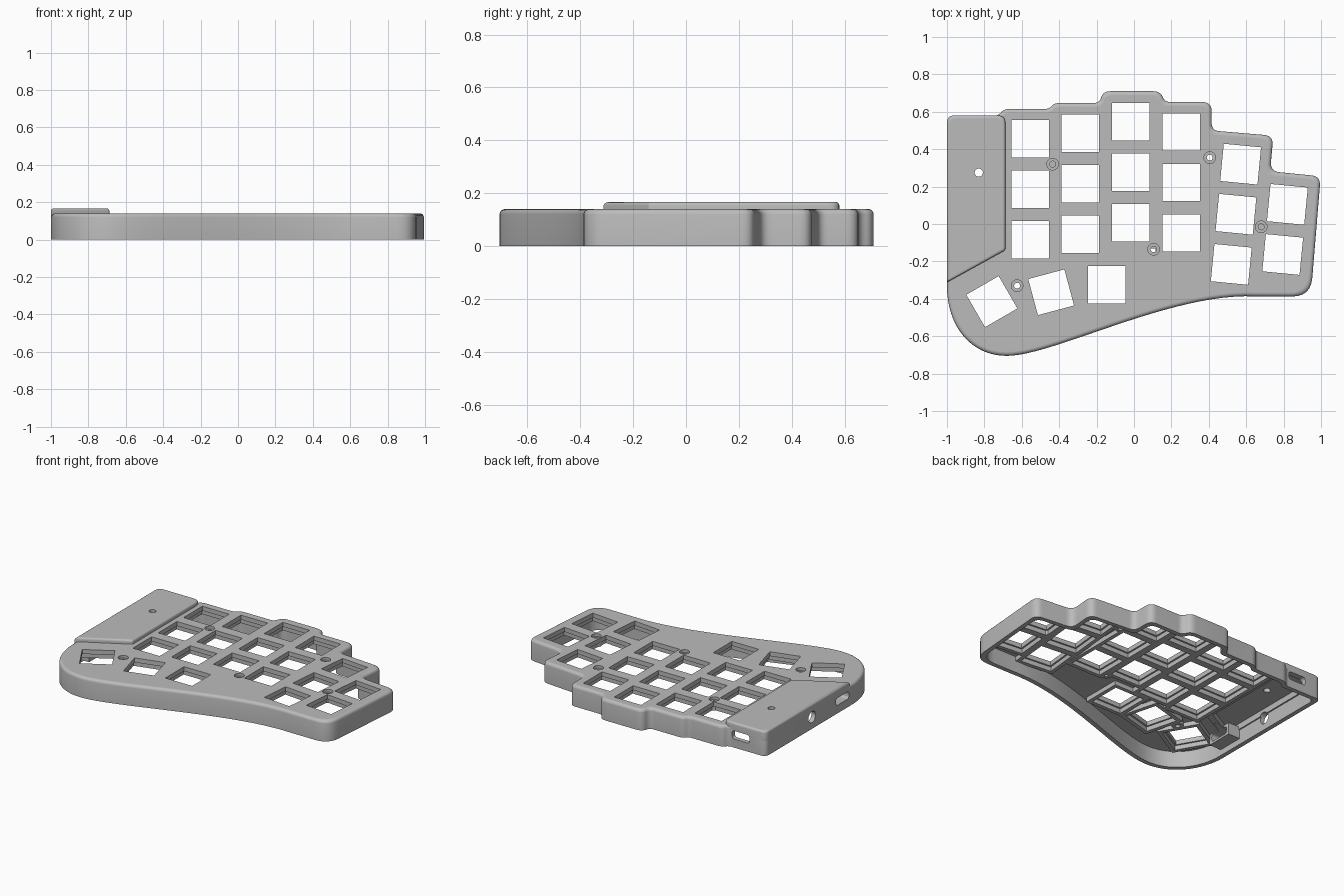
import bpy, bmesh, math
from mathutils import Matrix, Vector

if "Cube" in bpy.data.objects:
    bpy.data.objects.remove(bpy.data.objects["Cube"])

grey = bpy.data.materials.new("case_grey")
grey.use_nodes = True
grey.diffuse_color = (0.5, 0.5, 0.5, 1)
grey.node_tree.nodes["Principled BSDF"].inputs["Base Color"].default_value = (0.5, 0.5, 0.5, 1)


# ---------- helpers ----------
def offset(corners, d):
    """Move a closed polygon of (x, y, r) corners inward by d, with mitres."""
    n = len(corners)
    pts = [Vector(c[:2]) for c in corners]
    area = sum(pts[i - 1].cross(pts[i]) for i in range(n))
    side = 1 if area > 0 else -1
    out = []
    for i in range(n):
        a = (pts[i] - pts[i - 1]).normalized()
        b = (pts[(i + 1) % n] - pts[i]).normalized()
        na, nb = Vector((-a.y, a.x)) * side, Vector((-b.y, b.x)) * side
        p = pts[i] + (na + nb) * (d / max(0.2, 1 + na.dot(nb)))
        out.append((p.x, p.y, corners[i][2]))
    return out


def fillet(corners, steps=6):
    """Round each corner whose r is above zero."""
    out, n = [], len(corners)
    for i, (x, y, r) in enumerate(corners):
        p = Vector((x, y))
        if r == 0:
            out.append(p)
            continue
        u = Vector(corners[i - 1][:2]) - p
        v = Vector(corners[(i + 1) % n][:2]) - p
        a = p + u.normalized() * min(r, u.length * 0.48)
        b = p + v.normalized() * min(r, v.length * 0.48)
        for k in range(steps + 1):
            t = k / steps
            out.append(a * (1 - t) ** 2 + p * 2 * t * (1 - t) + b * t * t)
    return out


def loft(bm, corners, levels, matrix=Matrix(), ring=False):
    """Skin the outline through (z, inset) levels; cap the ends or close into a ring."""
    rows = [[bm.verts.new(matrix @ Vector((p.x, p.y, z))) for p in fillet(offset(corners, d))]
            for z, d in levels]
    n = len(rows[0])
    pairs = list(zip(rows, rows[1:])) + ([(rows[-1], rows[0])] if ring else [])
    for lo, hi in pairs:
        for i in range(n):
            j = (i + 1) % n
            bm.faces.new((lo[i], lo[j], hi[j], hi[i]))
    if not ring:
        bm.faces.new(rows[0])
        bm.faces.new(rows[-1])


def make(name, bm, helper=False):
    bmesh.ops.recalc_face_normals(bm, faces=bm.faces)
    mesh = bpy.data.meshes.new(name)
    bm.to_mesh(mesh)
    bm.free()
    mesh.materials.append(grey)
    ob = bpy.data.objects.new(name, mesh)
    bpy.context.collection.objects.link(ob)
    ob.hide_render = helper
    return ob


def select(ob):
    bpy.ops.object.select_all(action='DESELECT')
    ob.select_set(True)
    bpy.context.view_layer.objects.active = ob


def cut(ob, *cutters):
    select(ob)
    for c in cutters:
        m = ob.modifiers.new("cut", 'BOOLEAN')
        m.operation, m.solver, m.object = 'DIFFERENCE', 'EXACT', c
        bpy.ops.object.modifier_apply(modifier=m.name)


def rounded_top(top, r):
    arc = [(top - r + r * math.sin(a), r - r * math.cos(a))
           for a in (k * math.pi / 8 for k in range(5))]
    return arc + [(top, r + 0.002)]


def rect(w, h, r=0):
    return [(sx * w / 2, sy * h / 2, r) for sx, sy in ((-1, -1), (1, -1), (1, 1), (-1, 1))]


def circle(r, n=24):
    return [(r * math.cos(k * math.tau / n), r * math.sin(k * math.tau / n), 0) for k in range(n)]


def bezier(a, b, c, d, n):
    out = []
    for k in range(n):
        t = k / n
        p = [(1 - t) ** 3 * a[i] + 3 * t * (1 - t) ** 2 * b[i] + 3 * t * t * (1 - t) * c[i]
             + t ** 3 * d[i] for i in (0, 1)]
        out.append((p[0], p[1], 0))
    return out


# ---------- layout ----------
outline = [(-1, 0.58, 0.04), (-0.725, 0.58, 0.02), (-0.695, 0.615, 0.03), (-0.455, 0.615, 0.02),
           (-0.425, 0.647, 0.03), (-0.185, 0.647, 0.03), (-0.165, 0.71, 0.04),
           (0.14, 0.71, 0.04), (0.165, 0.652, 0.03), (0.415, 0.652, 0.05), (0.415, 0.5, 0.04),
           (0.745, 0.472, 0.05), (0.728, 0.282, 0.05), (0.998, 0.255, 0.05), (0.945, -0.388, 0.1)]
outline += bezier((0.65, -0.387), (0.2, -0.365), (-0.43, -0.705), (-0.68, -0.705), 24)
outline += bezier((-0.68, -0.705), (-0.87, -0.705), (-1, -0.55), (-1, -0.33), 16)
pad = [(-1, 0.58, 0.04), (-0.688, 0.58, 0.04), (-0.688, -0.14, 0.01), (-1, -0.312, 0)]

keys = [(x, y0 - 0.27 * k, 0) for x, y0 in
        ((-0.555, 0.455), (-0.288, 0.485), (-0.018, 0.547), (0.252, 0.492)) for k in range(3)]
keys += [(0.57 - 0.025 * k, 0.32 - 0.268 * k, -5.5) for k in range(3)]
keys += [(0.82 - 0.025 * k, 0.105 - 0.268 * k, -5.5) for k in range(2)]
keys += [(-0.76, -0.415, 30), (-0.443, -0.365, 15), (-0.145, -0.325, 0)]
screws = [(-0.435, 0.32), (0.405, 0.355), (0.68, -0.015), (0.105, -0.135), (-0.625, -0.33)]


def key_matrix(x, y, deg):
    return Matrix.Translation((x, y, 0)) @ Matrix.Rotation(math.radians(deg), 4, 'Z')


# ---------- case shell, open underneath ----------
bm = bmesh.new()
loft(bm, outline, [(0.11, 0.03), (0, 0.03), (0, 0)] + rounded_top(0.14, 0.02))
shell = make("case_shell", bm)

# ---------- raised controller cover ----------
bm = bmesh.new()
loft(bm, pad, [(0.14, 0.04), (0.1, 0.04), (0.1, 0)] + rounded_top(0.167, 0.014))
cover = make("controller_cover", bm)

# ---------- sleeve behind the side slot ----------
side = Matrix.Rotation(math.pi / 2, 4, 'Y')
bm = bmesh.new()
loft(bm, rect(0.08, 0.18), [(-0.98, 0), (-0.88, 0)],
     Matrix.Translation((0, -0.24, 0.08)) @ side)
sleeve = make("slot_sleeve", bm)

# ---------- cutters ----------
bm = bmesh.new()
for k in keys:
    loft(bm, rect(0.2, 0.2), [(0.05, 0), (0.2, 0)], key_matrix(*k))
for x, y in screws:
    loft(bm, circle(0.016), [(0.05, 0), (0.122, 0), (0.122, -0.015), (0.2, -0.015)],
         Matrix.Translation((x, y, 0)))
top_holes = make("top_hole_cutter", bm, True)

bm = bmesh.new()
loft(bm, circle(0.022), [(0.12, 0), (0.25, 0)], Matrix.Translation((-0.83, 0.275, 0)))
loft(bm, rect(0.13, 0.055, 0.02), [(-0.65, 0), (-0.5, 0)],
     Matrix.Translation((-0.815, 0, 0.085)) @ Matrix.Rotation(math.pi / 2, 4, 'X'))
loft(bm, circle(0.038), [(-1.1, 0), (-0.93, 0)], Matrix.Translation((0, 0.085, 0.08)) @ side)
loft(bm, rect(0.05, 0.14, 0.02), [(-1.1, 0), (-0.8, 0)],
     Matrix.Translation((0, -0.24, 0.08)) @ side)
ports = make("port_cutter", bm, True)

bm = bmesh.new()
loft(bm, pad, [(0.05, 0.04), (0.25, 0.04)])
bay = make("controller_bay_cutter", bm, True)

cut(shell, top_holes, bay, ports)
cut(cover, ports)
cut(sleeve, ports)

# ---------- thick sockets under each key and screw ----------
bm = bmesh.new()
for k in keys:
    loft(bm, rect(0.222, 0.222), [(0.08, 0), (0.112, 0), (0.112, -0.026), (0.08, -0.026)],
         key_matrix(*k), ring=True)
for x, y in screws:
    loft(bm, circle(0.016), [(0.08, 0), (0.112, 0), (0.112, -0.02), (0.08, -0.02)],
         Matrix.Translation((x, y, 0)), ring=True)
sockets = make("key_sockets", bm)

for ob in (shell, cover, sleeve, sockets):
    select(ob)
    bpy.ops.object.shade_smooth_by_angle(angle=math.radians(35))

for ob in (top_holes, ports, bay):
    bpy.data.objects.remove(ob)
